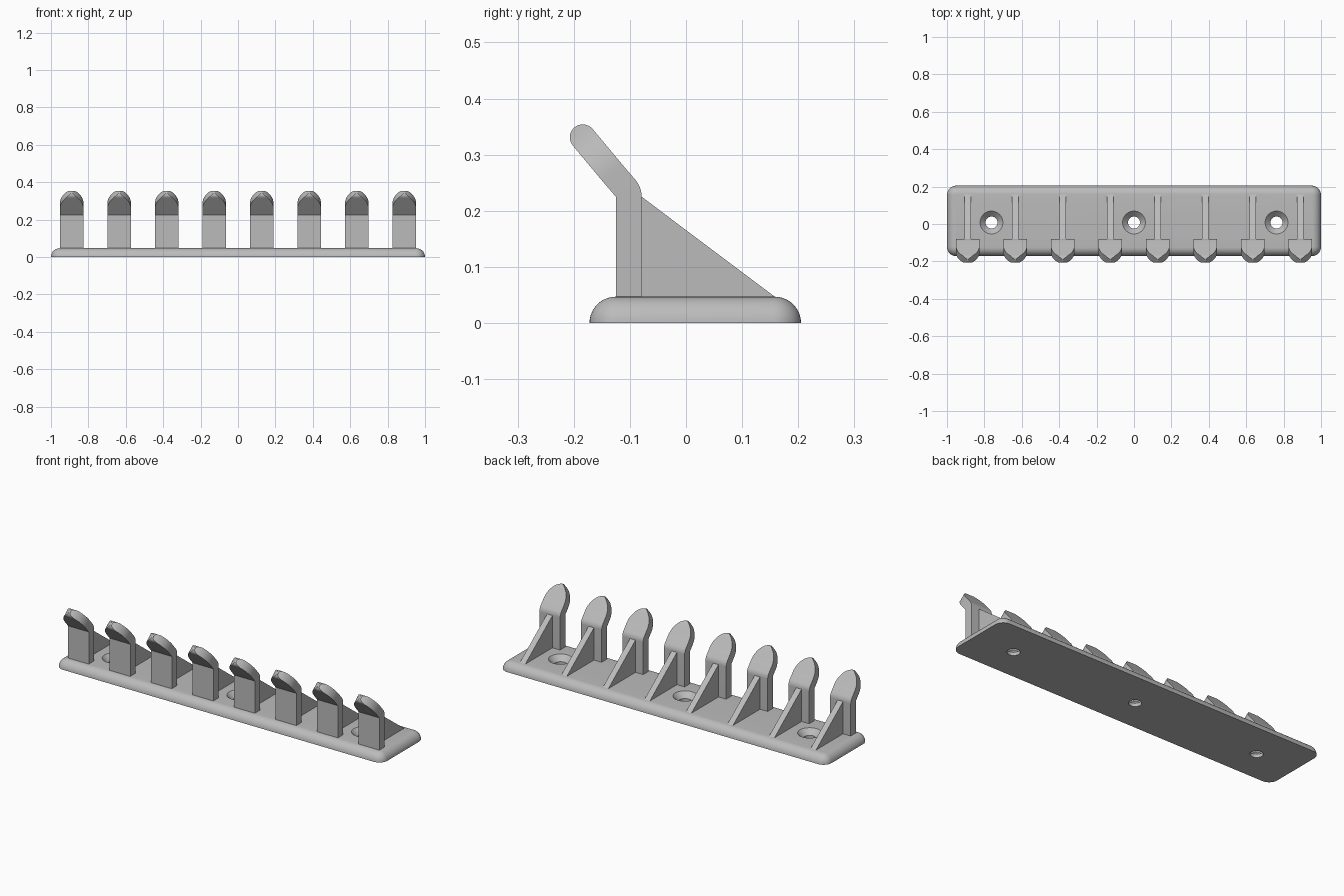
import bpy, bmesh, math
from mathutils import Vector

cube = bpy.data.objects.get("Cube")
if cube:
    bpy.data.objects.remove(cube, do_unlink=True)

grey = bpy.data.materials.new("plain grey")
grey.use_nodes = True
grey.diffuse_color = (0.5, 0.5, 0.5, 1)
grey.node_tree.nodes["Principled BSDF"].inputs["Base Color"].default_value = (0.5, 0.5, 0.5, 1)


def to_mesh(bm, name):
    bmesh.ops.recalc_face_normals(bm, faces=bm.faces)
    mesh = bpy.data.meshes.new(name)
    bm.to_mesh(mesh)
    bm.free()
    mesh.materials.append(grey)
    return mesh


def add_object(mesh, name, x=0.0):
    obj = bpy.data.objects.new(name, mesh)
    obj.location.x = x
    bpy.context.collection.objects.link(obj)
    return obj


def smooth(obj, degrees=30):
    bpy.ops.object.select_all(action='DESELECT')
    obj.select_set(True)
    bpy.context.view_layer.objects.active = obj
    bpy.ops.object.shade_smooth_by_angle(angle=math.radians(degrees))


def loft(rings):
    """Skin closed rings of equal length and cap both ends."""
    bm = bmesh.new()
    loops = [[bm.verts.new(p) for p in ring] for ring in rings]
    n = len(loops[0])
    for a, b in zip(loops, loops[1:]):
        for i in range(n):
            j = (i + 1) % n
            bm.faces.new((a[i], a[j], b[j], b[i]))
    bm.faces.new(loops[0])
    bm.faces.new(loops[-1])
    bmesh.ops.remove_doubles(bm, verts=bm.verts, dist=1e-5)
    return bm


# Base plate: rounded rectangle with a quarter-round upper rim
front, back, height, corner, steps = -0.172, 0.205, 0.047, 0.05, 10
mid, half_y = (front + back) / 2, (back - front) / 2


def plate_ring(inset, z):
    radius = corner - inset
    ring = []
    for q, (sx, sy) in enumerate([(1, 1), (-1, 1), (-1, -1), (1, -1)]):
        for k in range(steps + 1):
            a = math.pi / 2 * (q + k / steps)
            ring.append((sx * (1 - corner) + radius * math.cos(a),
                         mid + sy * (half_y - corner) + radius * math.sin(a), z))
    return ring


angles = [math.pi / 2 * k / steps for k in range(steps + 1)]
base = add_object(to_mesh(loft([plate_ring(height * (1 - math.cos(a)), height * math.sin(a))
                                for a in angles]), "base_plate"), "base_plate")

# Countersunk screw holes, turned from a profile
hole_profile = [(0.032, -0.02), (0.032, 0.018), (0.061, height), (0.061, 0.07)]
cutters = []
for x in (-0.762, 0, 0.762):
    rings = [[(x + r * math.cos(t * math.tau / 40), 0.008 + r * math.sin(t * math.tau / 40), z)
              for t in range(40)] for r, z in hole_profile]
    cutter = add_object(to_mesh(loft(rings), "hole_cutter"), "hole_cutter")
    cutter.hide_render = True
    cutters.append(cutter)
    cut = base.modifiers.new("screw_hole", 'BOOLEAN')
    cut.operation, cut.solver, cut.object = 'DIFFERENCE', 'EXACT', cutter
bpy.context.view_layer.objects.active = base
for cut in list(base.modifiers):
    bpy.ops.object.modifier_apply(modifier=cut.name)
for cutter in cutters:
    bpy.data.objects.remove(cutter, do_unlink=True)
smooth(base)

# Hook: upright post, bent forward, ending in a pointed and rounded tip
half_w, r = 0.0635, 0.023
lean = Vector((0, -0.64, 0.768))        # direction of the bent blade
across = Vector((0, 0.768, 0.64))       # blade thickness direction
bend = Vector((0, -0.125, 0.225))
cap = Vector((0, -0.184, 0.331))        # centre of the rounded end
taper = 0.08


def section(a, b, w):
    side = Vector((w, 0, 0))
    return [a - side, a + side, b + side, b - side]


rings = [section(Vector((0, -0.125, 0.03)), Vector((0, -0.079, 0.03)), half_w)]
lean_angle = math.atan2(across.z, across.y)
for k in range(7):
    a = lean_angle * k / 6
    rings.append(section(bend, bend + 2 * r * Vector((0, math.cos(a), math.sin(a))), half_w))
length = taper + r
arc = (length ** 2 + half_w ** 2) / (2 * half_w)
stops = [taper * k / 8 for k in range(9)] + [taper + r * math.sin(a) for a in angles[1:]]
for s in stops:
    over = max(0, s - taper)
    t = math.sqrt(max(0, r * r - over * over))
    w = half_w - (arc - math.sqrt(arc ** 2 - s ** 2))
    c = cap + lean * (s - taper)
    rings.append(section(c - across * t, c + across * t, max(w, 0.004)))
hook_mesh = to_mesh(loft(rings), "hook")

# Triangular rib behind each hook
rib_outline = [(-0.085, 0.03), (-0.085, 0.2295), (-0.079, 0.225), (0.158, height), (0.158, 0.03)]
rib_mesh = to_mesh(loft([[(x, y, z) for y, z in rib_outline] for x in (-0.0165, 0.0165)]), "rib")

for i in range(8):
    x = (i - 3.5) * 0.254
    smooth(add_object(hook_mesh, f"hook_{i + 1}", x))
    add_object(rib_mesh, f"rib_{i + 1}", x)
